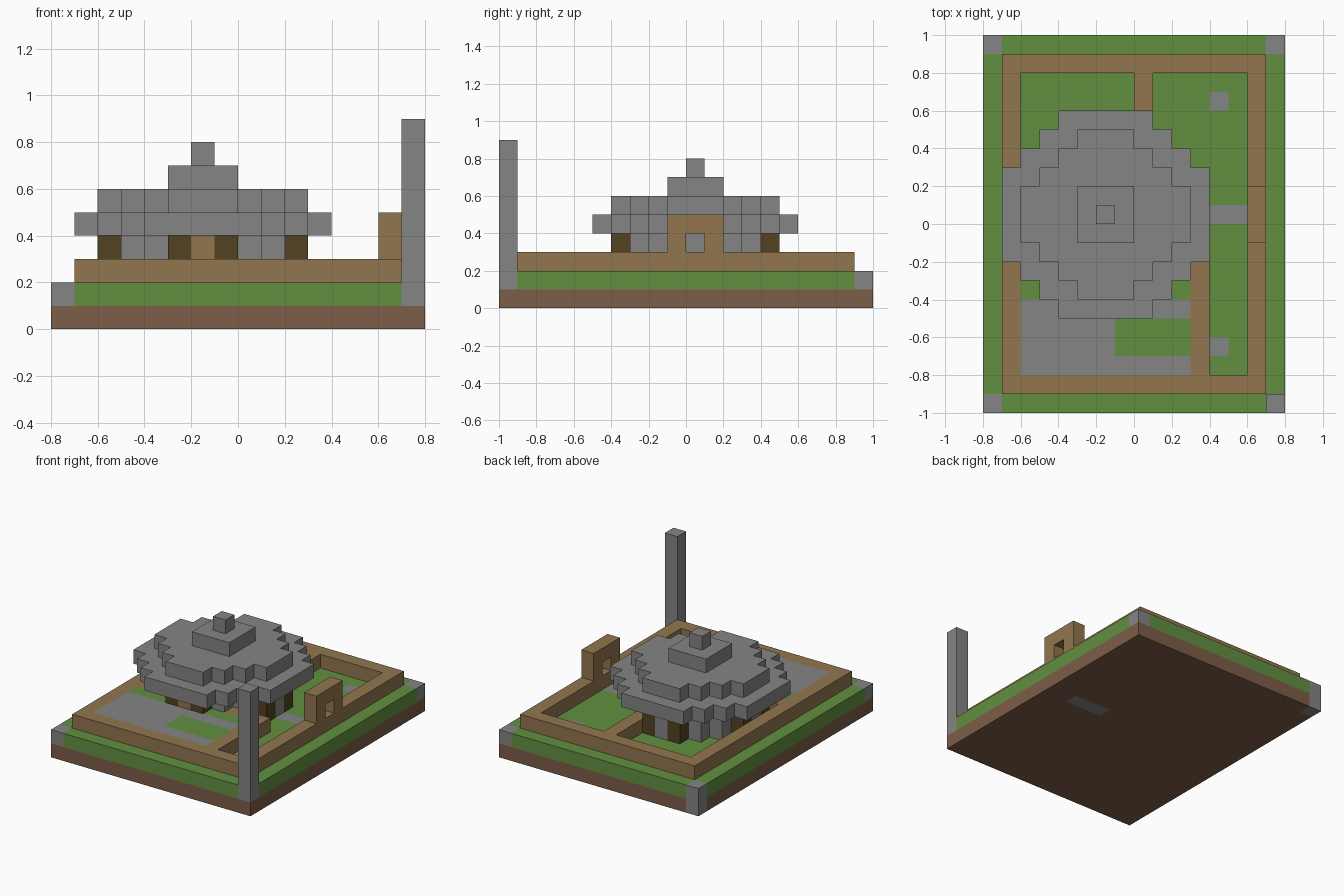
import bpy
from mathutils import Vector

if "Cube" in bpy.data.objects:
    bpy.data.objects.remove(bpy.data.objects["Cube"], do_unlink=True)

UNIT = 0.1          # edge length of one block
HUT_X, HUT_Y = -2, 0  # block the hut is centred on


def linear(c):
    c /= 255
    return c / 12.92 if c <= 0.04045 else ((c + 0.055) / 1.055) ** 2.4


def make_material(name, rgb):
    mat = bpy.data.materials.new(name)
    mat.use_nodes = True
    color = [linear(c) for c in rgb] + [1]
    mat.diffuse_color = color
    mat.node_tree.nodes["Principled BSDF"].inputs["Base Color"].default_value = color
    return mat


MATERIALS = {
    "stone": make_material("stone", (133, 133, 133)),
    "grass": make_material("grass", (97, 143, 64)),
    "wood": make_material("wood", (145, 118, 78)),
    "soil": make_material("soil", (125, 93, 71)),
    "dark_wood": make_material("dark_wood", (82, 66, 33)),
}


def block_range(xs, ys, zs):
    """Blocks inside inclusive-exclusive index ranges."""
    return [(x, y, z) for x in range(*xs) for y in range(*ys) for z in range(*zs)]


def fill(blocks, color, xs, ys, zs):
    blocks.update(dict.fromkeys(block_range(xs, ys, zs), color))


def build(name, blocks):
    """Turn a {block: colour} dictionary into the outer skin of its union."""
    verts, faces, colors = {}, [], []
    names = sorted(set(blocks.values()))
    for block, color in blocks.items():
        for axis in range(3):
            for side in (0, 1):
                near = list(block)
                near[axis] += 2 * side - 1
                if tuple(near) in blocks:
                    continue
                u, v = (axis + 1) % 3, (axis + 2) % 3
                loop = []
                for a, b in ((0, 0), (1, 0), (1, 1), (0, 1)):
                    p = list(block)
                    p[axis] += side
                    p[u] += a
                    p[v] += b
                    loop.append(verts.setdefault(tuple(p), len(verts)))
                faces.append(loop if side else loop[::-1])
                colors.append(names.index(color))
    mesh = bpy.data.meshes.new(name)
    mesh.from_pydata([Vector(p) * UNIT for p in verts], [], faces)
    for n in names:
        mesh.materials.append(MATERIALS[n])
    mesh.polygons.foreach_set("material_index", colors)
    mesh.update()
    obj = bpy.data.objects.new(name, mesh)
    bpy.context.collection.objects.link(obj)
    return obj


def disc(reach, diagonal):
    """Offsets of a stepped octagon around the hut centre."""
    r = range(-reach, reach + 1)
    return [(x, y) for x in r for y in r if abs(x) + abs(y) <= diagonal]


# Ground: soil below, grass above, with stone set flush into it
ground = {}
fill(ground, "soil", (-8, 8), (-10, 10), (0, 1))
fill(ground, "grass", (-8, 8), (-10, 10), (1, 2))
fill(ground, "stone", (3, 6), (0, 1), (0, 2))       # path to the gate
fill(ground, "stone", (-8, -7), (9, 10), (0, 2))    # deep corner stone
for x, y in ((-8, -10), (7, -10), (7, 9), (4, 6), (4, -7)):
    fill(ground, "stone", (x, x + 1), (y, y + 1), (1, 2))
build("ground", ground)

# Corner pillar
pillar = {}
fill(pillar, "stone", (7, 8), (-10, -9), (2, 9))
build("corner_pillar", pillar)

# Hut footprint, used by the walls and the terrace
footprint = set(disc(4, 5))

# Boundary wall with dividers, and the raised terrace it holds
yard = {}
for x in (-7, 6):
    fill(yard, "wood", (x, x + 1), (-9, 9), (2, 3))
for y in (-9, 8):
    fill(yard, "wood", (-7, 7), (y, y + 1), (2, 3))
fill(yard, "wood", (0, 1), (4, 8), (2, 3))          # back divider
fill(yard, "wood", (3, 4), (-8, -2), (2, 3))        # terrace side wall
fill(yard, "wood", (-6, 3), (-3, -2), (2, 3))       # terrace rear wall
fill(yard, "stone", (-6, 3), (-8, -4), (2, 3))
fill(yard, "grass", (-6, 3), (-4, -3), (2, 3))      # strip along the hut
fill(yard, "grass", (-1, 3), (-7, -5), (2, 3))      # lawn
yard = {b: c for b, c in yard.items()
        if (b[0] - HUT_X, b[1] - HUT_Y) not in footprint}
build("boundary_wall_and_terrace", yard)

# Gate arch
gate = {}
for y in (-1, 1):
    fill(gate, "wood", (6, 7), (y, y + 1), (3, 5))
fill(gate, "wood", (6, 7), (0, 1), (4, 5))
build("gate_arch", gate)

# Hut walls: stone shell, dark posts beside each flat side, wooden front door
walls = {}
for dx, dy in footprint:
    sides = ((dx + 1, dy), (dx - 1, dy), (dx, dy + 1), (dx, dy - 1))
    if all(s in footprint for s in sides):
        continue
    color = "stone"
    if sorted((abs(dx), abs(dy))) == [1, 4]:
        color = "dark_wood"
    elif (dx, dy) == (0, -4):
        color = "wood"
    x, y = HUT_X + dx, HUT_Y + dy
    fill(walls, color, (x, x + 1), (y, y + 1), (2, 4))
build("hut_walls", walls)

# Stepped roof
roof = {}
for z, (reach, diagonal) in enumerate(((5, 7), (4, 5), (1, 2), (0, 0)), start=4):
    for dx, dy in disc(reach, diagonal):
        roof[HUT_X + dx, HUT_Y + dy, z] = "stone"
build("hut_roof", roof)
